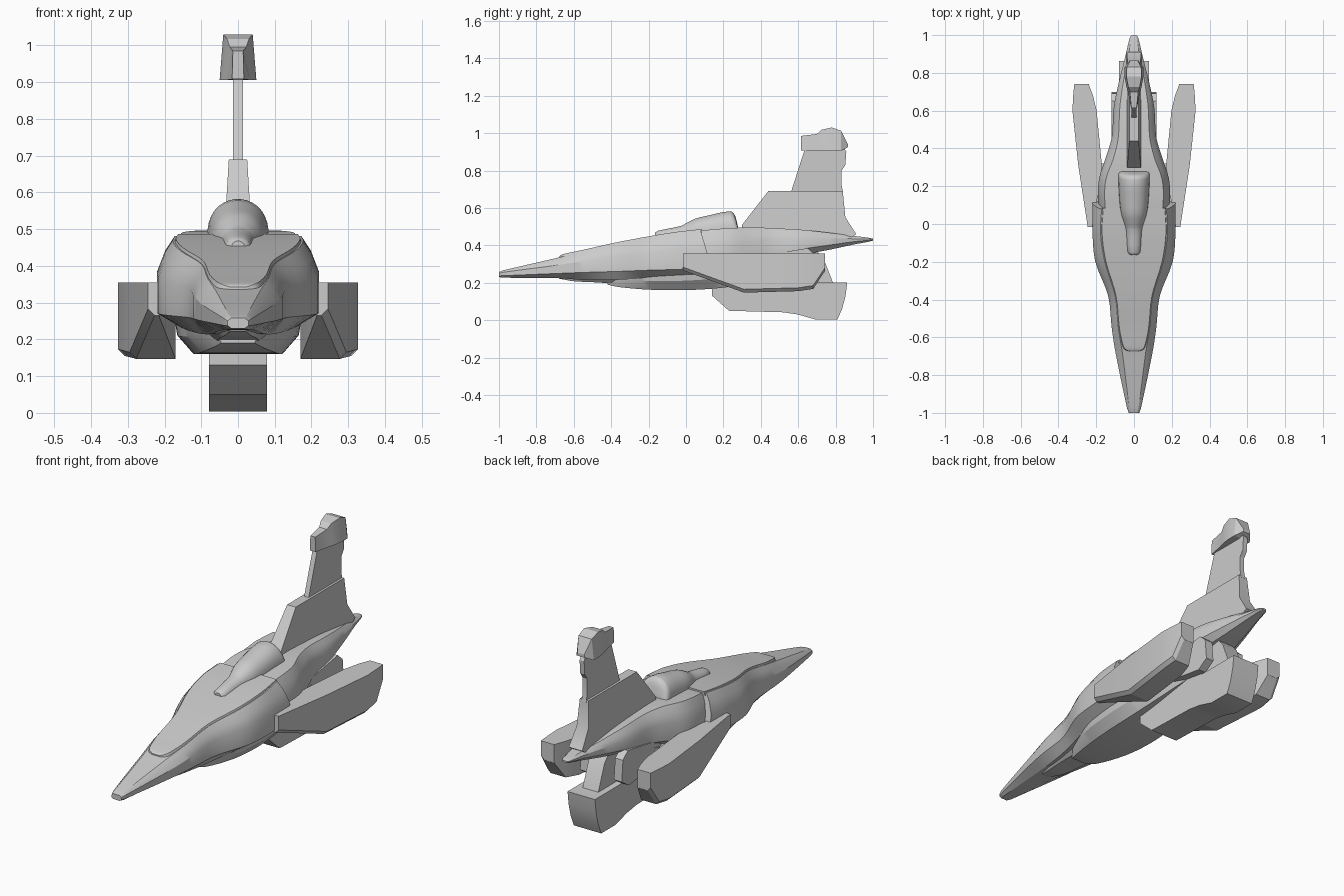
import bpy, bmesh, math

def finish(name, bm, angle=28, mirror=False):
    bmesh.ops.remove_doubles(bm, verts=bm.verts, dist=1e-5)
    bmesh.ops.recalc_face_normals(bm, faces=bm.faces)
    me = bpy.data.meshes.new(name)
    bm.to_mesh(me)
    bm.free()
    ob = bpy.data.objects.new(name, me)
    bpy.context.collection.objects.link(ob)
    bpy.ops.object.select_all(action='DESELECT')
    bpy.context.view_layer.objects.active = ob
    ob.select_set(True)
    bpy.ops.object.shade_smooth_by_angle(angle=math.radians(angle))
    if mirror:
        ob.modifiers.new("Mirror", 'MIRROR')
    return ob

def loft(name, rings, angle=28, mirror=False):
    """Skin closed rings of (x, y, z) and cap both ends."""
    bm = bmesh.new()
    vs = [[bm.verts.new(p) for p in r] for r in rings]
    n = len(rings[0])
    for a, b in zip(vs, vs[1:]):
        for i in range(n):
            j = (i + 1) % n
            bm.faces.new((a[i], a[j], b[j], b[i]))
    bm.faces.new(vs[0])
    bm.faces.new(vs[-1])
    return finish(name, bm, angle, mirror)

def smooth(st, sub=4):
    """Hermite interpolation between stations (first value is y)."""
    def slope(k, c):
        a, b = max(k - 1, 0), min(k + 1, len(st) - 1)
        return (st[b][c] - st[a][c]) / (st[b][0] - st[a][0])
    out = []
    for k in range(len(st) - 1):
        p, q = st[k], st[k + 1]
        h = q[0] - p[0]
        for s in range(sub):
            t = s / sub
            row = [p[0] + h * t]
            for c in range(1, len(p)):
                row.append((2*t**3 - 3*t*t + 1) * p[c] + (t**3 - 2*t*t + t) * h * slope(k, c)
                           + (3*t*t - 2*t**3) * q[c] + (t**3 - t*t) * h * slope(k + 1, c))
            out.append(row)
    return out + [list(st[-1])]

def ring(y, half, shear=0, z0=0):
    """Mirror a half section of (x, z) into a closed ring."""
    pts = half + [(-x, z) for x, z in reversed(half)]
    return [(x, y + shear * (z0 - z), z) for x, z in pts]

def prism(name, profile, width):
    """Side profile of (y, z) extruded across x, width(y, z) is the half width."""
    return loft(name, [[(s * width(y, z), y, z) for y, z in profile] for s in (-1, 1)])

def hull_section(wt, w, zt, zs, zl, wb, zb):
    return [(wt, zt), (wt + (w - wt) * .55, zt + (zs - zt) * .42), (w, zs), (w, zl), (wb, zb)]

# Forward hull: y, top width, width, top z, shoulder z, low edge z, bottom width, bottom z
front = [
    (-1.0, .018, .028, .258, .25, .237, .018, .23),
    (-.97, .025, .038, .268, .257, .238, .025, .227),
    (-.68, .062, .098, .335, .295, .25, .05, .224),
    (-.55, .083, .118, .367, .315, .255, .07, .215),
    (-.38, .100, .137, .405, .34, .26, .10, .215),
    (-.20, .155, .205, .44, .36, .267, .14, .225),
    (-.05, .177, .220, .465, .377, .272, .15, .23),
    (.09, .172, .220, .482, .385, .28, .15, .24)]
fs = smooth(front)
loft("forward_hull", [ring(s[0], hull_section(*s[1:]), .3 * max(0, (s[0] + .2) / .3), .44) for s in fs])

# Raised upper deck with rounded front
deck = [(-.675, .025, .342), (-.665, .048, .35), (-.64, .062, .357), (-.55, .081, .376),
        (-.38, .099, .414), (-.2, .152, .448), (-.05, .173, .472), (.085, .167, .487)]
loft("upper_deck", [ring(y, [(w - .004, z), (w + .003, z - .02)]) for y, w, z in smooth(deck)])

# Rear hull tapering to the tail spike
rear = [
    (-.02, .14, .17, .465, .37, .30, .12, .27),
    (.13, .155, .19, .484, .385, .30, .13, .27),
    (.24, .148, .185, .492, .40, .31, .13, .28),
    (.35, .108, .15, .496, .42, .33, .10, .30),
    (.46, .083, .118, .492, .43, .35, .08, .32),
    (.62, .075, .107, .483, .43, .38, .07, .35),
    (.76, .055, .078, .468, .435, .40, .05, .375),
    (.90, .028, .043, .45, .435, .42, .028, .405),
    (.98, .015, .024, .440, .433, .427, .015, .42),
    (1.0, .009, .014, .435, .432, .428, .009, .425)]
loft("rear_hull", [ring(s[0], hull_section(*s[1:])) for s in smooth(rear)])

# Canopy: arched shell sloping down to the nose
canopy = [(-.165, .018, .468), (-.15, .034, .478), (-.03, .045, .503), (0, .052, .518),
          (.05, .068, .543), (.12, .077, .56), (.235, .083, .582), (.262, .083, .56), (.28, .076, .49)]
rows = []
for y, w, top in smooth(canopy, 3):
    base = min(.455 + max(y, -.1) * .1, top - .01)
    arch = [(w * math.sin(a), base + (top - base) * math.cos(a) ** .8)
            for a in [math.pi / 2 * (i + .5) / 8 for i in range(8)]]
    rows.append(ring(y, arch + [(w, base - .02)]))
loft("canopy", rows, 35)

# Belly plates: y, upper width, upper z, lower width, lower z
def belly(name, st):
    loft(name, [ring(y, [(w, z), (w * .96, z - (z - zb) * .45), (wb, zb)])
                for y, w, z, wb, zb in smooth(st)])

belly("chin_plate", [(-.68, .03, .24, .02, .222), (-.6, .055, .24, .04, .208),
                     (-.5, .075, .24, .05, .203), (-.35, .09, .24, .06, .195), (-.2, .09, .25, .06, .20)])
belly("belly_plate", [(-.42, .06, .24, .045, .19), (-.36, .09, .24, .07, .177),
                      (-.2, .15, .245, .105, .163), (-.05, .17, .25, .12, .16),
                      (.1, .17, .26, .12, .165), (.25, .15, .28, .11, .18), (.5, .11, .33, .08, .22)])

# Side pods: y, inner x, outer x, bottom z
pods = [(-.015, .215, .245, .265), (.31, .17, .295, .147), (.6, .198, .326, .155),
        (.68, .217, .322, .167), (.735, .238, .317, .25), (.742, .24, .316, .26)]
loft("side_pods", [[(a, y, .355), (b, y, .355), (b, y, z + .018), (b - .018, y, z), (a, y, z)]
                   for y, a, b, z in pods], 20, True)
# Inner brackets tying the pods to the hull
loft("pod_brackets", [[(.12, y, .34), (.23, y, .34), (.23, y, .27), (.12, y, .25)]
                      for y in (.03, .32)], 20, True)

# Lower engine
prism("lower_engine", [(.14, .23), (.14, .13), (.23, .05), (.52, .042), (.60, .03), (.69, .004),
                       (.81, .004), (.835, .06), (.853, .13), (.862, .2), (.62, .2), (.5, .24)],
      lambda y, z: .079)
# Engine strut and flanking ribs
prism("engine_strut", [(.35, .19), (.79, .19), (.735, .33), (.7, .37), (.35, .37)], lambda y, z: .045)
rib = [(.38, .34), (.38, .24), (.64, .20), (.7, .24), (.69, .35), (.65, .385)]
loft("side_ribs", [[(x, y, z) for y, z in rib] for x in (.075, .12)], 20, True)

# Tail fin in two stages
prism("fin_base", [(.3, .48), (.3, .51), (.44, .69), (.838, .69), (.852, .55), (.91, .46), (.88, .44)],
      lambda y, z: .025 + max(0, .69 - z) * .06)
prism("fin_mast", [(.56, .68), (.64, .93), (.84, .93), (.857, .9), (.852, .83), (.832, .8),
                   (.832, .72), (.84, .68)], lambda y, z: .013)
# Fin cap: y, bottom z, top z, bottom width, top width
cap = [(.615, .908, .985, .016, .014), (.70, .906, .995, .032, .022), (.725, .906, 1.018, .04, .03),
       (.78, .906, 1.03, .05, .04), (.83, .906, 1.012, .05, .038), (.866, .925, .94, .022, .02)]
loft("fin_cap", [ring(y, [(wt, zt), (wb, zb)]) for y, zb, zt, wb, wt in cap], 15)
